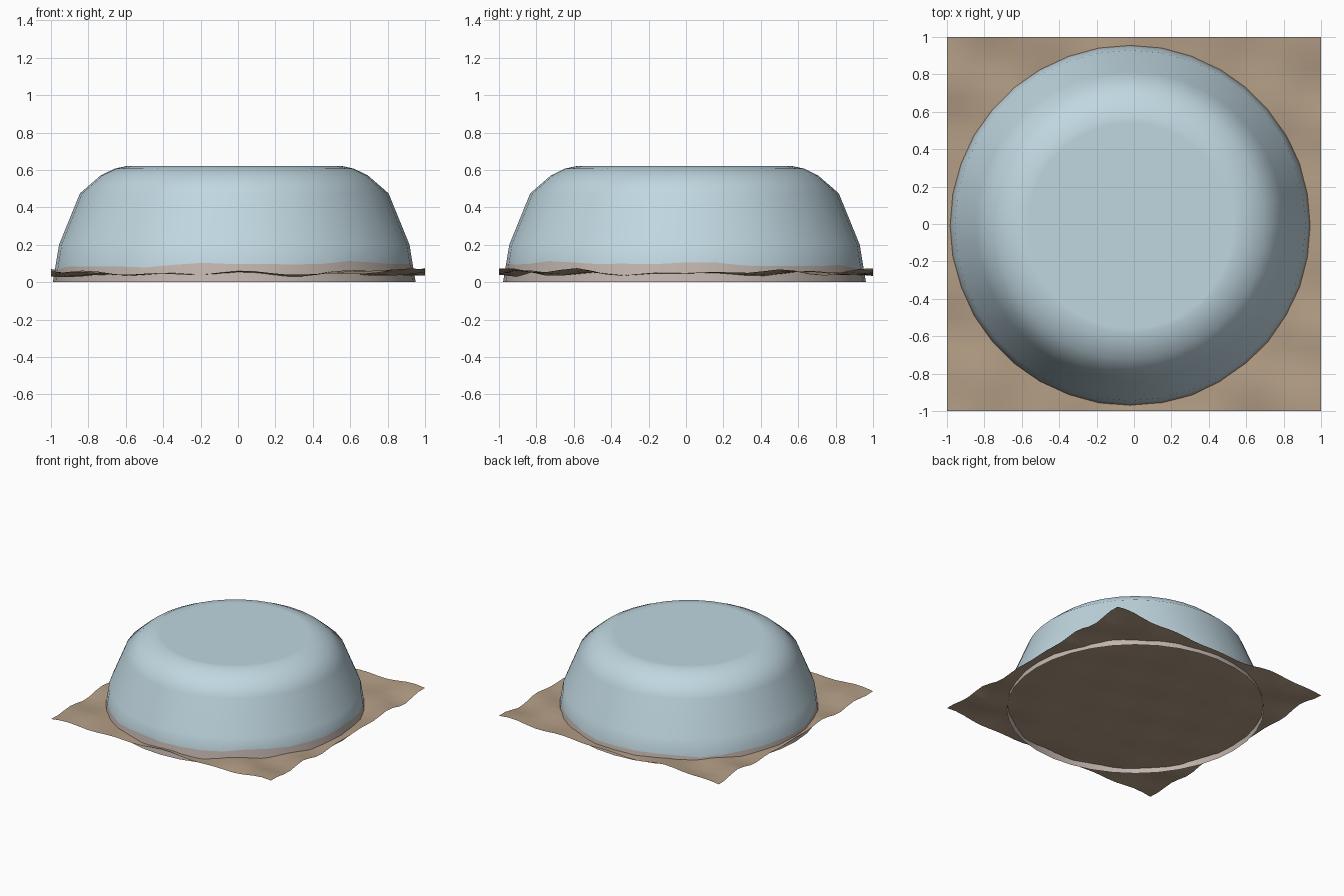
import bpy, bmesh
from math import sin, cos, pi, radians, hypot

if "Cube" in bpy.data.objects:
    bpy.data.objects.remove(bpy.data.objects["Cube"])


def material(name, rgb):
    m = bpy.data.materials.new(name)
    m.diffuse_color = (*rgb, 1)
    m.use_nodes = True
    m.node_tree.nodes["Principled BSDF"].inputs["Base Color"].default_value = m.diffuse_color
    return m


def finish(bm, name, mats):
    for f in bm.faces:
        f.smooth = True
    me = bpy.data.meshes.new(name)
    bm.to_mesh(me)
    bm.free()
    for m in mats:
        me.materials.append(m)
    ob = bpy.data.objects.new(name, me)
    bpy.context.collection.objects.link(ob)
    return ob


ice = material("pale_blue", (0.53, 0.68, 0.75))
dusty = material("dusty_grey", (0.54, 0.46, 0.42))
sand = material("sandy_brown", (0.45, 0.34, 0.235))

# Dome: lathed profile, open below, with an uneven dusty band at the foot
N, CX, CY = 36, -0.02, -0.008
profile = [(0.97, 0.0), None, (0.937, 0.2), (0.825, 0.475), (0.715, 0.57),
           (0.64, 0.607), (0.58, 0.62), (0.55, 0.621)]


def band_height(a):
    return 0.085 + 0.018 * cos(a - radians(320)) + 0.007 * sin(7 * a + 1) + 0.004 * sin(13 * a)


bm = bmesh.new()
rings = []
for p in profile:
    ring = []
    for i in range(N):
        a = 2 * pi * i / N
        if p is None:
            z = band_height(a)
            r = 0.97 - 0.033 * z / 0.2
        else:
            r, z = p
        ring.append(bm.verts.new((CX + r * cos(a), CY + r * sin(a), z)))
    rings.append(ring)
for k in range(len(rings) - 1):
    lo, hi = rings[k], rings[k + 1]
    for i in range(N):
        j = (i + 1) % N
        f = bm.faces.new((lo[i], lo[j], hi[j], hi[i]))
        f.material_index = 1 if k == 0 else 0
bm.faces.new(rings[-1])
dome = finish(bm, "dome", [ice, dusty])
# keep the roof flat in shading
wn = dome.modifiers.new("flat_roof", 'WEIGHTED_NORMAL')
wn.weight = 80


# Ground sheet: low under the dome, lumpier towards the corners
def ground_height(x, y):
    t = min(1, max(0, (hypot(x, y) - 0.8) / 0.35))
    lumps = sin(11 * x + 3 * y + 1.0) * cos(3 * x - 9 * y + 0.5) + 0.5 * sin(17 * y + 5 * x)
    z = 0.034 + 0.018 * t + lumps * (0.004 + 0.012 * t) + 0.006 * t * x
    return min(0.092, max(0.027, z))


bm = bmesh.new()
bmesh.ops.create_grid(bm, x_segments=24, y_segments=24, size=1.0)
for v in bm.verts:
    v.co.z = ground_height(v.co.x, v.co.y)
finish(bm, "ground_sheet", [sand])
